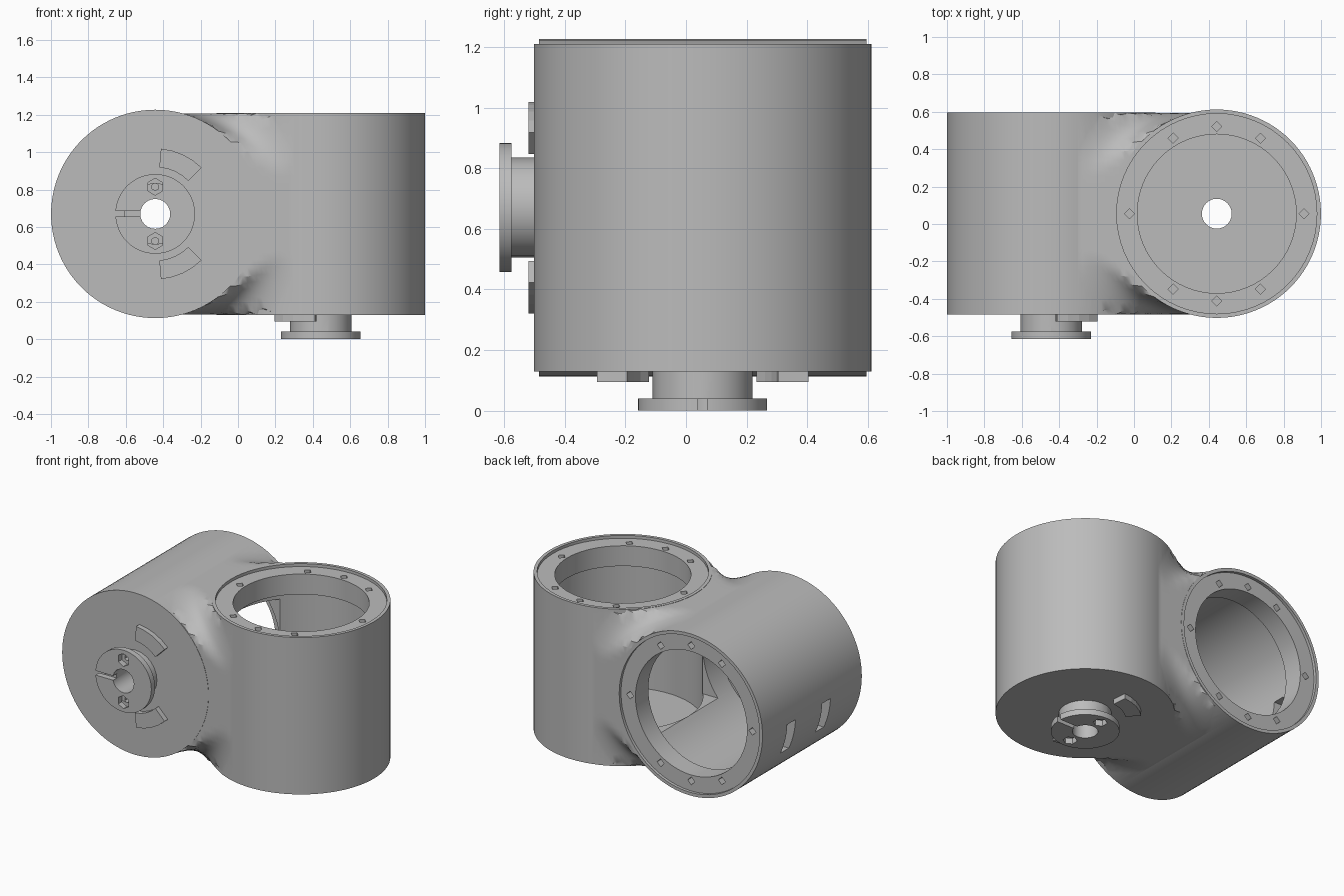
import bpy, bmesh, math
from mathutils import Matrix

cube = bpy.data.objects.get("Cube")
if cube:
    bpy.data.objects.remove(cube)

grey = bpy.data.materials.new("plain_grey")
grey.use_nodes = True
grey.diffuse_color = (0.5, 0.5, 0.5, 1)
grey.node_tree.nodes["Principled BSDF"].inputs["Base Color"].default_value = (0.5, 0.5, 0.5, 1)

R, H, OFF = 0.557, 0.54, 0.4425      # barrel radius, half length, axis offset
CENTRE = Matrix.Translation((0, 0.055, 0.67))
# Local frames: u points to the other barrel, w runs from closed end to open end
FRAMES = {
    "horizontal": CENTRE @ Matrix.Translation((-OFF, 0, 0)) @ Matrix.Rotation(-math.pi / 2, 4, "X"),
    "vertical": CENTRE @ Matrix.Translation((OFF, 0, 0)) @ Matrix.Rotation(math.pi, 4, "Z"),
}


def make(name, bm, frame):
    bmesh.ops.recalc_face_normals(bm, faces=bm.faces)
    bm.transform(frame)
    mesh = bpy.data.meshes.new(name)
    bm.to_mesh(mesh)
    bm.free()
    mesh.materials.append(grey)
    obj = bpy.data.objects.new(name, mesh)
    bpy.context.collection.objects.link(obj)
    return obj


def cylinder(name, frame, r, w0, w1, u=0, v=0, sides=64):
    bm = bmesh.new()
    bmesh.ops.create_cone(bm, cap_ends=True, segments=sides, radius1=r, radius2=r, depth=w1 - w0,
                          matrix=Matrix.Translation((u, v, (w0 + w1) / 2)))
    return make(name, bm, frame)


def box(name, frame, size, at):
    bm = bmesh.new()
    bmesh.ops.create_cube(bm, size=1, matrix=Matrix.Translation(at) @ Matrix.Diagonal((*size, 1)))
    return make(name, bm, frame)


def boolean(target, tool, operation="DIFFERENCE"):
    mod = target.modifiers.new("cut", "BOOLEAN")
    mod.operation, mod.solver, mod.object = operation, "EXACT", tool
    bpy.context.view_layer.objects.active = target
    bpy.ops.object.modifier_apply(modifier=mod.name)
    bpy.data.objects.remove(tool)


def smooth(obj, angle=30):
    bpy.ops.object.select_all(action="DESELECT")
    obj.select_set(True)
    bpy.context.view_layer.objects.active = obj
    bpy.ops.object.shade_smooth_by_angle(angle=math.radians(angle))


def blended_distance(x, y, z, k=0.3):
    # Rounded union of the two crossed barrels, trimmed at their end planes
    r, h = R - 0.002, H - 0.002
    a = max(math.hypot(x + OFF, z) - r, abs(y) - h)
    b = max(math.hypot(x - OFF, y) - r, abs(z) - h)
    blend = max(k - abs(a - b), 0) / k
    return max(min(a, b) - blend * blend * k / 4, abs(y) - h, abs(z) - h)


def blended_neck(steps=32, sides=96):
    bm = bmesh.new()
    rings = []
    for i in range(steps + 1):
        x = -0.4 + 0.8 * i / steps
        ring = []
        for j in range(sides):
            t = math.tau * (j + 0.5) / sides
            lo, hi = 0.0, 1.0
            for _ in range(22):
                mid = (lo + hi) / 2
                if blended_distance(x, mid * math.cos(t), mid * math.sin(t)) < 0:
                    lo = mid
                else:
                    hi = mid
            ring.append(bm.verts.new((x, lo * math.cos(t), lo * math.sin(t))))
        rings.append(ring)
    for a, b in zip(rings, rings[1:]):
        for j in range(sides):
            k = (j + 1) % sides
            bm.faces.new((a[j], a[k], b[k], b[j]))
    bm.faces.new(rings[0])
    bm.faces.new(rings[-1])
    return make("neck", bm, CENTRE)


def arc_lug(name, frame, side):
    # Raised stop: a short sector of a ring
    bm = bmesh.new()
    angles = [math.radians(45 + 10 * i) * side for i in range(5)]
    outline = [(0.35, a) for a in angles] + [(0.25, a) for a in reversed(angles)]
    face = bm.faces.new([bm.verts.new((r * math.cos(a), r * math.sin(a), -H - 0.035)) for r, a in outline])
    up = bmesh.ops.extrude_face_region(bm, geom=[face])["geom"]
    bmesh.ops.translate(bm, vec=(0, 0, 0.045), verts=[v for v in up if isinstance(v, bmesh.types.BMVert)])
    return make(name, bm, frame)


# Outer shell: two barrels and the rounded neck
housing = cylinder("housing", FRAMES["horizontal"], R, -H, H, sides=96)
boolean(housing, cylinder("barrel", FRAMES["vertical"], R, -H, H, sides=96), "UNION")
boolean(housing, blended_neck(), "UNION")

# Hollow barrels with a lipped mouth, screw holes and shaft hole
for frame in FRAMES.values():
    boolean(housing, cylinder("cavity", frame, 0.5, -H + 0.05, H - 0.16))
    boolean(housing, cylinder("mouth", frame, 0.425, 0, H + 0.1))
    boolean(housing, cylinder("rim_recess", frame, 0.535, H - 0.02, H + 0.1))
    boolean(housing, cylinder("shaft_hole", frame, 0.08, -H - 0.1, 0, sides=24))
    for deg in (0, 60, 90, 120, 180, 240, 270, 300):
        a = math.radians(deg)
        boolean(housing, cylinder("screw_hole", frame, 0.027, H - 0.1, H + 0.1,
                                  0.466 * math.cos(a), 0.466 * math.sin(a), 4))

# Passage between the barrels and two side slots
boolean(housing, box("passage", CENTRE, (0.34, 0.64, 0.64), (0, 0, 0)))
for w in (-0.155, 0.225):
    boolean(housing, box("slot", FRAMES["horizontal"], (0.3, 0.21, 0.09), (-0.55, 0.13, w)))
smooth(housing)

# Output horns and stop lugs on the closed ends
for name, frame in FRAMES.items():
    horn = cylinder(name + "_horn", frame, 0.213, -H - 0.13, -H - 0.09, sides=48)
    boolean(horn, cylinder("hub", frame, 0.165, -H - 0.1, -H + 0.01, sides=24), "UNION")
    boolean(horn, cylinder("bore", frame, 0.08, -1, 0, sides=24))
    boolean(horn, box("slit", frame, (0.2, 0.03, 0.05), (-0.16, 0, -H - 0.115)))
    for side in (-1, 1):
        boolean(horn, cylinder("screw_head", frame, 0.045, -1, -H - 0.09, 0, 0.145 * side, 6))
        boolean(horn, cylinder("screw_shank", frame, 0.02, -1, -H - 0.05, 0, 0.145 * side, 6))
        arc_lug(name + ("_upper_lug" if side < 0 else "_lower_lug"), frame, side)
    smooth(horn)
